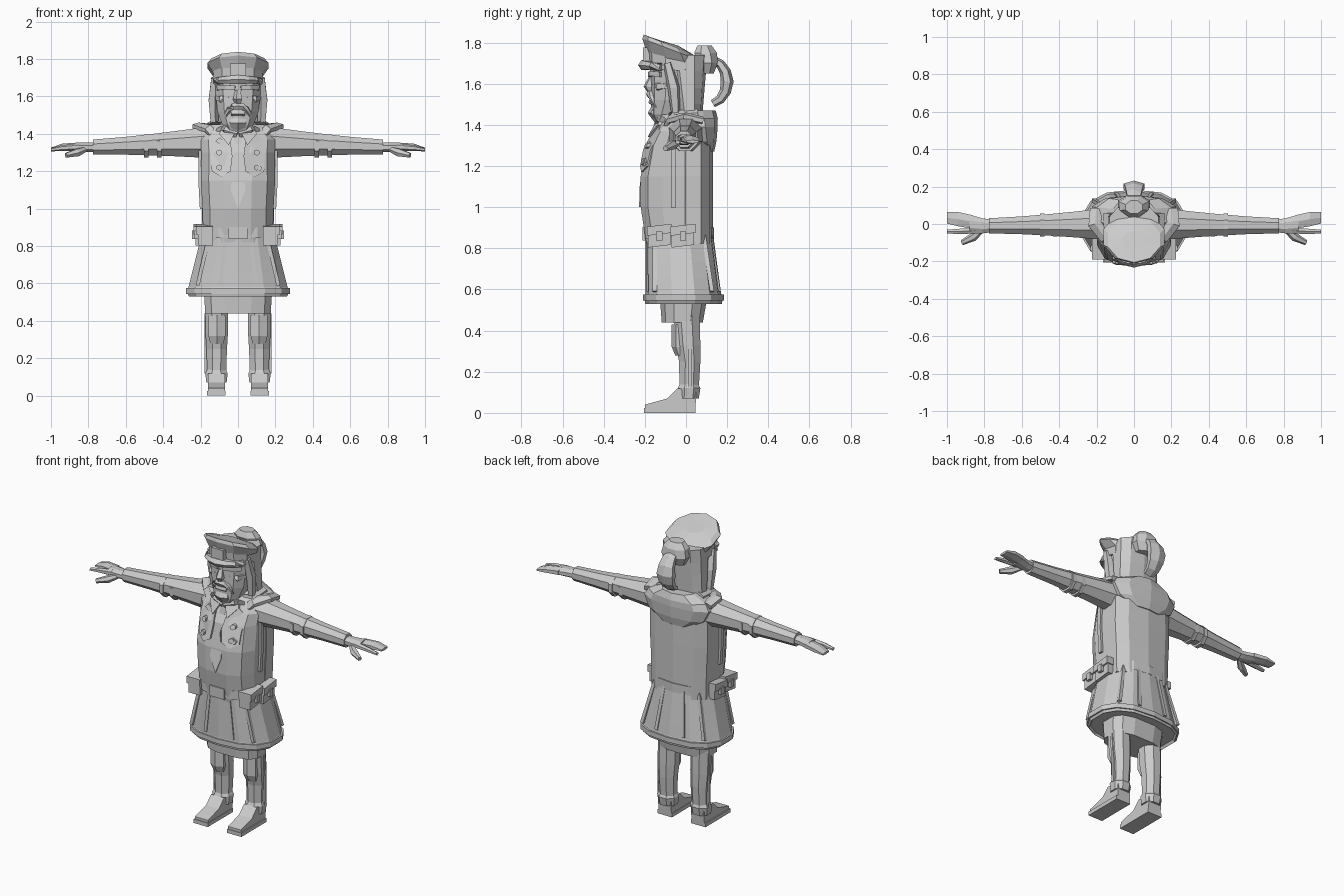
import bpy, bmesh
from math import sin, cos, pi, copysign
from mathutils import Vector

cube = bpy.data.objects.get("Cube")
if cube:
    bpy.data.objects.remove(cube, do_unlink=True)

grey = bpy.data.materials.new("plain grey")
grey.use_nodes = True
grey.diffuse_color = (.6, .6, .6, 1)
grey.node_tree.nodes["Principled BSDF"].inputs["Base Color"].default_value = grey.diffuse_color


def skin(name, rings, pair=False):
    """Join rings of points into one closed part, or a left and right pair."""
    for side, sign in (("left_", 1), ("right_", -1)) if pair else (("", 1),):
        bm = bmesh.new()
        loops = [[bm.verts.new((sign * x, y, z)) for x, y, z in ring] for ring in rings]
        for low, high in zip(loops, loops[1:]):
            for i in range(len(low)):
                bm.faces.new((low[i - 1], low[i], high[i], high[i - 1]))
        bm.faces.new(loops[0])
        bm.faces.new(loops[-1])
        bmesh.ops.recalc_face_normals(bm, faces=bm.faces)
        mesh = bpy.data.meshes.new(side + name)
        bm.to_mesh(mesh)
        bm.free()
        mesh.materials.append(grey)
        bpy.context.collection.objects.link(bpy.data.objects.new(side + name, mesh))


def circle(count):
    """Unit polygon whose flat sides reach the full width."""
    angles = [2 * pi * (i + .5) / count for i in range(count)]
    return [(cos(a) / cos(pi / count), sin(a) / cos(pi / count)) for a in angles]


def boxy(value, power):
    return copysign(abs(value) ** power, value)


def stack(name, rings, sides=8, power=1, x=0, pair=False):
    """Upright part; each ring is height, centre y, half width, half depth, tilt."""
    skin(name, [[(x + w * boxy(c, power), y + d * boxy(s, power), z + sum(tilt) * d * boxy(s, power))
                 for c, s in circle(sides)] for z, y, w, d, *tilt in rings], pair)


def reach(name, rings, sides=8):
    """Sideways pair; each ring is x, centre y, centre z, half depth, half height."""
    skin(name, [[(x, y + d * c, z + h * s) for c, s in circle(sides)]
                for x, y, z, d, h in rings], True)


def tube(name, points, thick, sides=6, flat=1, taper=0, pair=False):
    """Sweep along points, thinning towards both ends by taper."""
    path = [Vector(p) for p in points]
    last = len(path) - 1
    rings = []
    for i, p in enumerate(path):
        along = (path[min(i + 1, last)] - path[max(i - 1, 0)]).normalized()
        up = Vector((1, 0, 0)) if abs(along.x) < .7 else Vector((0, 0, 1))
        a = (up - along * up.dot(along)).normalized()
        b = along.cross(a) * flat
        radius = thick * (1 - taper * abs(2 * i / last - 1))
        rings.append([p + radius * (a * c + b * s) for c, s in circle(sides)])
    skin(name, rings, pair)


def box(name, centre, half, slope=0, pair=False):
    """A box whose rows climb towards the back by slope."""
    x, y, z = centre
    w, d, h = half
    corners = ((-1, -1), (1, -1), (1, 1), (-1, 1))
    skin(name, [[(x + s * w, y + d * a, z + h * b + slope * d * a) for a, b in corners]
                for s in (-1, 1)], pair)


def chest(x, z):
    """Front surface of the body."""
    profile = ((.8, -.19), (1, -.22), (1.15, -.22), (1.3, -.19), (1.4, -.13), (1.5, -.08))
    for (low, start), (high, end) in zip(profile, profile[1:]):
        if z <= high:
            break
    return start + (end - start) * (z - low) / (high - low) + 1.8 * x * x


def plate(name, outline, lift, pair=False):
    """Cloth lying on the chest, drawn in x and z."""
    skin(name, [[(x, chest(x, z) + d, z) for x, z in outline] for d in (.03, -lift)], pair)


# shoes: side profile swept across the foot
shoe = ((-.2, 0), (.045, 0), (.05, .1), (-.04, .12), (-.09, .07), (-.2, .04))
skin("shoe", [[(x, y, z) for y, z in shoe] for x in (.07, .16)], True)
box("sole", (.117, -.08, .012), (.05, .125, .012), pair=True)

# legs, ankle cuffs and knee pads
stack("leg", [(.1, .015, .05, .046), (.25, .018, .055, .052), (.33, .01, .06, .06), (.5, 0, .062, .065)],
      x=.114, pair=True)
stack("ankle_cuff", [(.07, .012, .054, .05), (.12, .015, .06, .055), (.14, .015, .05, .045)], x=.115, pair=True)
stack("knee_pad", [(.28, -.02, .035, .028), (.32, -.03, .045, .034), (.43, -.03, .045, .034)], 6, x=.113, pair=True)
tube("leg_side_seam", [(.17, .02, .12), (.172, .02, .28), (.172, .01, .44)], .008, 4, pair=True)

# shorts and flared coat skirt
stack("shorts", [(.44, -.018, .175, .1), (.6, -.01, .185, .12)], 12, .7)
flare = [k / 4 for k in range(5)]
skirt = [(.88 - .3 * t, -.033 + .02 * t, .19 + .075 * t, .16 + .02 * t) for t in flare]
stack("coat_skirt", skirt + [(.56, -.012, .276, .188), (.53, -.012, .262, .182), (.62, -.01, .2, .15)], 14, .8)
stack("hem_band", [(z, -.012, .278, .192) for z in (.545, .575)], 14, .8)
for x in (.07, .16):
    for name, y, sign in (("front_pleat", -.19, 1), ("back_pleat", .125, -1)):
        tube(name, [(x * (.95 + .4 * t), y + sign * 1.5 * x * x + (.04 if sign < 0 else 0) * t, .86 - .27 * t)
                    for t in flare], .01, 4, pair=True)

# torso, coat back and shoulder cape
widths = ((.82, .186), (1, .19), (1.15, .198), (1.3, .196), (1.37, .2), (1.43, .16), (1.47, .09))
torso = []
for z, w in widths:
    front, back = chest(0, z), .12 if z < 1.35 else .08
    torso.append((z, (front + back) / 2, w, (back - front) / 2))
stack("torso", torso, 12, .75)
stack("coat_back", [(z, .035, w + .003, .092) for z, w in widths[:5]], 10, .8)
stack("shoulder_cape", [(1.27, .09, .1, .045), (1.32, .075, .19, .07), (1.39, .06, .225, .09),
                        (1.43, .05, .2, .1), (1.47, .045, .11, .095)], 10, .85)
tube("coat_edge", [(w + .002, -.06, z) for z, w in widths[1:5]], .012, 4, pair=True)

# tie, lapels, collar, strap and buttons
tie = [(0, 1), (.04, 1.1), (.02, 1.25), (.02, 1.4)]
plate("tie", tie + [(-x, z) for x, z in tie[:0:-1]], .008)
plate("lapel", [(.04, 1.2), (.09, 1.17), (.14, 1.2), (.145, 1.28), (.15, 1.36), (.09, 1.4), (.04, 1.36),
                (.03, 1.28)], .016, True)
plate("collar_flap", [(.01, 1.42), (.05, 1.34), (.1, 1.4), (.08, 1.45)], .025, True)
plate("chest_strap", [(.12, 1.2), (.13, 1.22), (-.1, 1.38), (-.12, 1.36)], .028)
for z in (1.22, 1.3):
    plate("coat_button", [(.1 + .014 * c, z + .014 * s) for c, s in circle(6)], .026, True)
tube("shoulder_strap", [(.1, -.1, 1.38), (.15, -.07, 1.43), (.21, 0, 1.44), (.2, .08, 1.42)], .035, 6, .5,
     pair=True)
tube("neck_scarf", [(.13, .06, 1.44), (.13, -.06, 1.43), (.06, -.11, 1.42), (0, -.12, 1.4)], .033, pair=True)

# belt and pouches
stack("belt", [(z, -.035, .197, .168) for z in (.845, .9)], 14, .78)
box("belt_buckle", (0, -.2, .87), (.05, .012, .033))
for y, outer in ((-.13, .215), (-.015, .228)):
    box("pouch", (outer - .04, y, .85), (.04, .055, .04), .12, True)
    box("pouch_flap", (outer - .035, y, .89), (.045, .06, .022), .12, True)
    box("pouch_clasp", (outer, y, .86), (.018, .015, .022), pair=True)

# sleeves narrowing to the wrist, with bands
sleeve = []
for x in (.15, .22, .32, .45, .6, .775):
    t = (.8 - x) / .65
    radius = .04 + .045 * t ** 1.5
    sleeve.append((x, -.01 * (1 - t), 1.328 + .027 * t, radius, radius))
reach("sleeve", sleeve)
for x in (.42, .49):
    reach("sleeve_band", [(x + side, -.005, 1.335, .062, .062) for side in (-.012, .012)])

# hands with thumb, forefinger and joined fingers
reach("palm", [(.76, -.01, 1.328, .034, .025), (.81, -.01, 1.328, .04, .026), (.88, 0, 1.33, .05, .022)])
reach("fingers", [(.86, .01, 1.33, .036, .02), (.94, .026, 1.328, .038, .017), (1, .033, 1.318, .03, .007)], 6)
reach("forefinger", [(.85, -.035, 1.33, .016, .017), (.94, -.04, 1.324, .014, .013), (1, -.04, 1.315, .01, .008)], 6)
tube("thumb", [(.81, -.03, 1.32), (.86, -.07, 1.3), (.92, -.1, 1.285)], .02, taper=.4, pair=True)

# head and hair
stack("head", [(1.41, -.08, .06, .07), (1.45, -.09, .085, .075), (1.52, -.06, .11, .108),
               (1.62, -.05, .12, .118), (1.72, -.05, .12, .12)], 10, .85)
stack("hair", [(1.42 + .32 * t, .02 - .02 * t, .142 - .012 * t, .055 + .045 * t) for t in flare], 10, .8)
tube("side_lock", [(.125, -.09, 1.7), (.132, -.06, 1.58), (.128, -.05, 1.45)], .025, 5, taper=.3, pair=True)

# face
tube("nose", [(0, -.165, 1.63), (0, -.18, 1.585), (0, -.17, 1.56)], .022, 5, taper=.4)
tube("moustache", [(.065 * sin(a), -.172 + .03 * (1 - cos(a)), 1.485 + .065 * cos(a))
                   for a in (k * pi / 8 for k in range(-4, 5))], .02, taper=.6)
tube("lower_lip", [(-.035, -.16, 1.51), (0, -.168, 1.512), (.035, -.16, 1.51)], .013, 5)
tube("chin", [(0, -.14, 1.49), (0, -.155, 1.46), (0, -.135, 1.43)], .045, 6, .6, .2)
tube("brow", [(.015, -.172, 1.645), (.06, -.165, 1.65), (.105, -.12, 1.645)], .012, 4, pair=True)
tube("cheek", [(.045, -.15, 1.6), (.085, -.13, 1.585), (.11, -.08, 1.59)], .02, 5, taper=.4, pair=True)

# peaked cap, tilted up at the front
stack("cap_band", [(1.665, -.05, .133, .128, -.05), (1.735, -.055, .132, .13, -.15)], 10, .9)
stack("cap_crown", [(1.715, -.05, .132, .132, -.2), (1.765, -.07, .162, .135, -.38),
                    (1.79, -.085, .14, .115, -.4), (1.8, -.09, .06, .05, -.3)], 10)
tube("cap_peak", [(.13 * sin(a), -.07 - .13 * cos(a), 1.675 + .015 * cos(a))
                  for a in (k * pi / 8 for k in range(-3, 4))], .024, 6, 1.2, .4)
box("cap_badge", (0, -.19, 1.743), (.042, .02, .032))

# hair bun and looping ponytail
stack("hair_bun", [(1.65, .1, .06, .035), (1.7, .105, .085, .05), (1.75, .095, .075, .055), (1.785, .09, .045, .035)])
tube("ponytail", [(0, .11 + .09 * cos(a), 1.61 + .11 * sin(a))
                  for a in (k * pi / 7 for k in range(-3, 4))], .055, 6, .5, .4)
